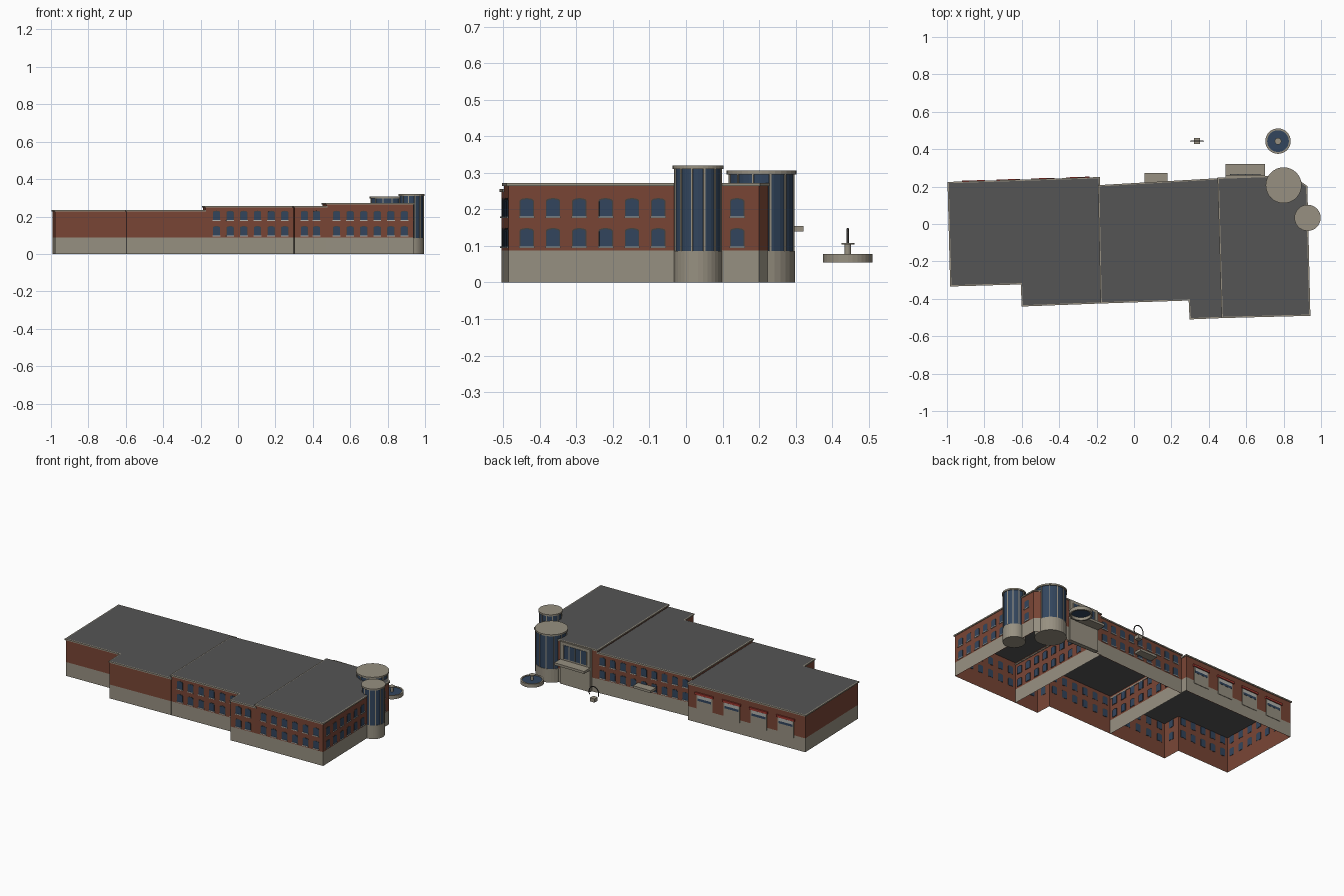
import bpy, bmesh, math
from mathutils import Vector

cube = bpy.data.objects.get("Cube")
if cube:
    bpy.data.objects.remove(cube)


def material(name, r, g, b):
    m = bpy.data.materials.new(name)
    m.use_nodes = True
    m.diffuse_color = (r, g, b, 1)
    m.node_tree.nodes["Principled BSDF"].inputs["Base Color"].default_value = (r, g, b, 1)
    return m


BRICK, STONE, ROOF, GLASS, PALE, RED, DARK = range(7)
MATS = [material("brick", .19, .06, .036), material("stone", .31, .28, .22),
        material("roof_grey", .09, .09, .09), material("blue_glass", .032, .06, .11),
        material("pale_trim", .45, .45, .42), material("red_paint", .35, .04, .03),
        material("dark_metal", .06, .055, .05)]


def finish(bm, name, smooth=False):
    mesh = bpy.data.meshes.new(name)
    bm.to_mesh(mesh)
    bm.free()
    for m in MATS:
        mesh.materials.append(m)
    ob = bpy.data.objects.new(name, mesh)
    bpy.context.collection.objects.link(ob)
    if smooth:
        bpy.ops.object.select_all(action='DESELECT')
        ob.select_set(True)
        bpy.context.view_layer.objects.active = ob
        bpy.ops.object.shade_smooth_by_angle()
    return ob


def ring(bm, poly, z0, z1, mat, skip=()):
    """Open vertical band following a plan outline."""
    for i, p in enumerate(poly):
        if i in skip:
            continue
        q = poly[(i + 1) % len(poly)]
        pts = [(*p, z0), (*q, z0), (*q, z1), (*p, z1)]
        bm.faces.new([bm.verts.new(v) for v in pts]).material_index = mat


def cap(bm, poly, z, mat):
    bm.faces.new([bm.verts.new((*p, z)) for p in poly]).material_index = mat


def slab(bm, poly, z0, z1, mat):
    ring(bm, poly, z0, z1, mat)
    cap(bm, poly, z1, mat)
    cap(bm, poly[::-1], z0, mat)


def rect(x0, x1, y0, y1):
    return [(x0, y0), (x1, y0), (x1, y1), (x0, y1)]


def circle(x, y, r, n=32):
    return [(x + r * math.cos(math.tau * i / n), y + r * math.sin(math.tau * i / n)) for i in range(n)]


def edge_frame(p, q):
    t = (Vector(q) - Vector(p)).normalized()
    return t, Vector((t.y, -t.x))


def offset(poly, d):
    """Grow (or shrink) a counter-clockwise outline by d."""
    out = []
    for i, p in enumerate(poly):
        _, n0 = edge_frame(poly[i - 1], p)
        _, n1 = edge_frame(p, poly[(i + 1) % len(poly)])
        out.append(tuple(Vector(p) + (n0 + n1) * d / (1 + n0.dot(n1))))
    return out


def plate(bm, c, t, n, outline, depth, mat):
    """Thin prism standing on a wall; outline is (along wall, height)."""
    back, front = ([bm.verts.new((*(c + t * u + n * d), z)) for u, z in outline] for d in (-.001, depth))
    faces = [bm.faces.new(front)]
    for i in range(len(front)):
        faces.append(bm.faces.new((back[i - 1], back[i], front[i], front[i - 1])))
    for f in faces:
        f.material_index = mat


def panel(w, z0, z1):
    return [(-w / 2, z0), (w / 2, z0), (w / 2, z1), (-w / 2, z1)]


def window_shape(z, w=.035, h=.047):
    arch = [(w / 2 * math.cos(a), z + h - .007 + .007 * math.sin(a))
            for a in (math.pi * k / 6 for k in range(1, 6))]
    return [(-w / 2, z), (w / 2, z), (w / 2, z + h - .007)] + arch + [(-w / 2, z + h - .007)]


def window(bm, c, t, n, z, sill=True):
    plate(bm, c, t, n, window_shape(z - .002, .039, .052), .001, DARK)
    plate(bm, c, t, n, window_shape(z), .002, GLASS)
    if sill:
        plate(bm, c, t, n, panel(.042, z - .005, z), .005, PALE)


def wall_spots(p, q, values, axis):
    """Points on a wall at the given x or y coordinates."""
    p, q = Vector(p), Vector(q)
    return [p.lerp(q, (v - p[axis]) / (q[axis] - p[axis])) for v in values]


BASE, LOW, HIGH = .088, .099, .181
left = [(-.992, .22), (-.978, -.329), (-.6, -.318), (-.596, -.436), (-.175, -.42), (-.187, .246)]
middle = [(-.187, .203), (-.174, -.42), (.297, -.404), (.302, -.505), (.473, -.498), (.452, .24)]
right = [(.452, .243), (.473, -.498), (.938, -.486), (.922, .2), (.86, .245), (.7, .252)]

# Three open-bottomed building wings with roofs
for name, poly, top, shared in (("left_wing", left, .236, (4,)), ("middle_wing", middle, .256, (0, 4)),
                                ("right_wing", right, .272, (0,))):
    bm = bmesh.new()
    ring(bm, poly, 0, BASE, STONE)
    ring(bm, poly, BASE, top - .008, BRICK)
    inner = offset(poly, -.004)
    ring(bm, inner, 0, top - .01, BRICK, skip=shared)
    finish(bm, name + "_walls")

    bm = bmesh.new()
    slab(bm, offset(poly, .005), top - .008, top, STONE)
    cap(bm, offset(poly, -.002), top + .001, ROOF)
    cap(bm, inner, top - .01, ROOF)
    finish(bm, name + "_roof")

    # Window faces on the inside of the walls
    bm = bmesh.new()
    for i, p in enumerate(inner):
        q = inner[(i + 1) % len(inner)]
        t, n = edge_frame(p, q)
        length = (Vector(q) - Vector(p)).length
        count = int(length / .072)
        for k in range(count):
            for z in (LOW, HIGH):
                window(bm, Vector(p).lerp(Vector(q), (k + .5) / count), t, -n, z - .002, False)
    finish(bm, name + "_inner_windows")

# Outer window rows: wall ends, coordinates along the wall, axis
rows = {
    "middle_front_windows": (middle[1], middle[2], [-.115 + .073 * i for i in range(6)], 0),
    "middle_bay_windows": (middle[3], middle[4], [.355, .42], 0),
    "right_front_windows": (right[1], right[2], [.527 + .0725 * i for i in range(6)], 0),
    "right_side_windows": (right[2], right[3], [-.436 + .072 * i for i in range(6)] + [.14], 1),
    "middle_back_windows": (middle[5], middle[0], [-.14 + .07 * i for i in range(9)], 0),
}
for name, (p, q, values, axis) in rows.items():
    bm = bmesh.new()
    t, n = edge_frame(p, q)
    for c in wall_spots(p, q, values, axis):
        for z in (LOW, HIGH):
            window(bm, c, t, n, z)
    finish(bm, name)

# Loading doors on the back of the left wing
bm = bmesh.new()
t, n = edge_frame(left[5], left[0])
for c in wall_spots(left[5], left[0], [-.3, -.487, -.673, -.858], 0):
    plate(bm, c, t, n, panel(.11, .07, .18), .003, STONE)
    plate(bm, c, t, n, panel(.095, .14, .155), .004, GLASS)
    plate(bm, c, t, n, panel(.095, .155, .175), .004, PALE)
    plate(bm, c, t, n, panel(.125, .178, .192), .009, RED)
finish(bm, "loading_doors")

# Main entrance with glazed upper part and canopy
bm = bmesh.new()
slab(bm, rect(.49, .7, .235, .262), 0, .268, STONE)
t, n = Vector((-1, 0)), Vector((0, 1))
plate(bm, Vector((.595, .262)), t, n, panel(.16, .165, .25), .002, GLASS)
for i in range(5):
    plate(bm, Vector((.515 + .04 * i, .262)), t, n, panel(.005, .165, .25), .004, STONE)
finish(bm, "entrance_portal")
bm = bmesh.new()
slab(bm, rect(.49, .7, .255, .322), .14, .155, STONE)
finish(bm, "entrance_canopy")
bm = bmesh.new()
slab(bm, rect(.056, .18, .21, .274), .115, .13, STONE)
finish(bm, "side_door_canopy")

# Round glass towers
for name, x, y, r, top in (("large_tower", .8, .207, .092, .306), ("small_tower", .928, .033, .066, .32)):
    bm = bmesh.new()
    slab(bm, circle(x, y, r), 0, .086, STONE)
    ring(bm, circle(x, y, r - .002), .086, top - .01, GLASS)
    slab(bm, circle(x, y, r + .004), top - .01, top, STONE)
    finish(bm, name, True)
    bm = bmesh.new()
    for i in range(12):
        a = math.tau * (i + .5) / 12
        n = Vector((math.cos(a), math.sin(a)))
        plate(bm, Vector((x, y)) + n * (r - .003), Vector((-n.y, n.x)), n,
              panel(.005, .086, top - .01), .004, STONE)
    finish(bm, name + "_mullions")

# Fountain
bm = bmesh.new()
ring(bm, circle(.77, .443, .068), .055, .078, STONE)
ring(bm, circle(.77, .443, .058), .055, .078, STONE)
outer, hole = circle(.77, .443, .068), circle(.77, .443, .058)
for z in (.055, .078):
    for i in range(32):
        quad = [outer[i - 1], outer[i], hole[i], hole[i - 1]]
        cap(bm, quad, z, STONE)
cap(bm, circle(.77, .443, .059), .074, GLASS)
slab(bm, circle(.77, .443, .009, 12), .074, .104, STONE)
slab(bm, circle(.77, .443, .018, 16), .104, .108, STONE)
finish(bm, "fountain", True)

# Ornamental arch on its plinth
bm = bmesh.new()
slab(bm, rect(.321, .353, .427, .459), .055, .078, STONE)
finish(bm, "arch_plinth")
curve = bpy.data.curves.new("arch", 'CURVE')
curve.dimensions = '3D'
curve.bevel_depth = .003
curve.bevel_resolution = 1
spline = curve.splines.new('POLY')
spline.points.add(16)
for i, pt in enumerate(spline.points):
    a = math.pi * (i / 16 * 1.3 - .15)
    pt.co = (.337 + .034 * math.cos(a), .443, .108 + .039 * math.sin(a), 1)
curve.materials.append(MATS[DARK])
bpy.context.collection.objects.link(bpy.data.objects.new("arch", curve))
